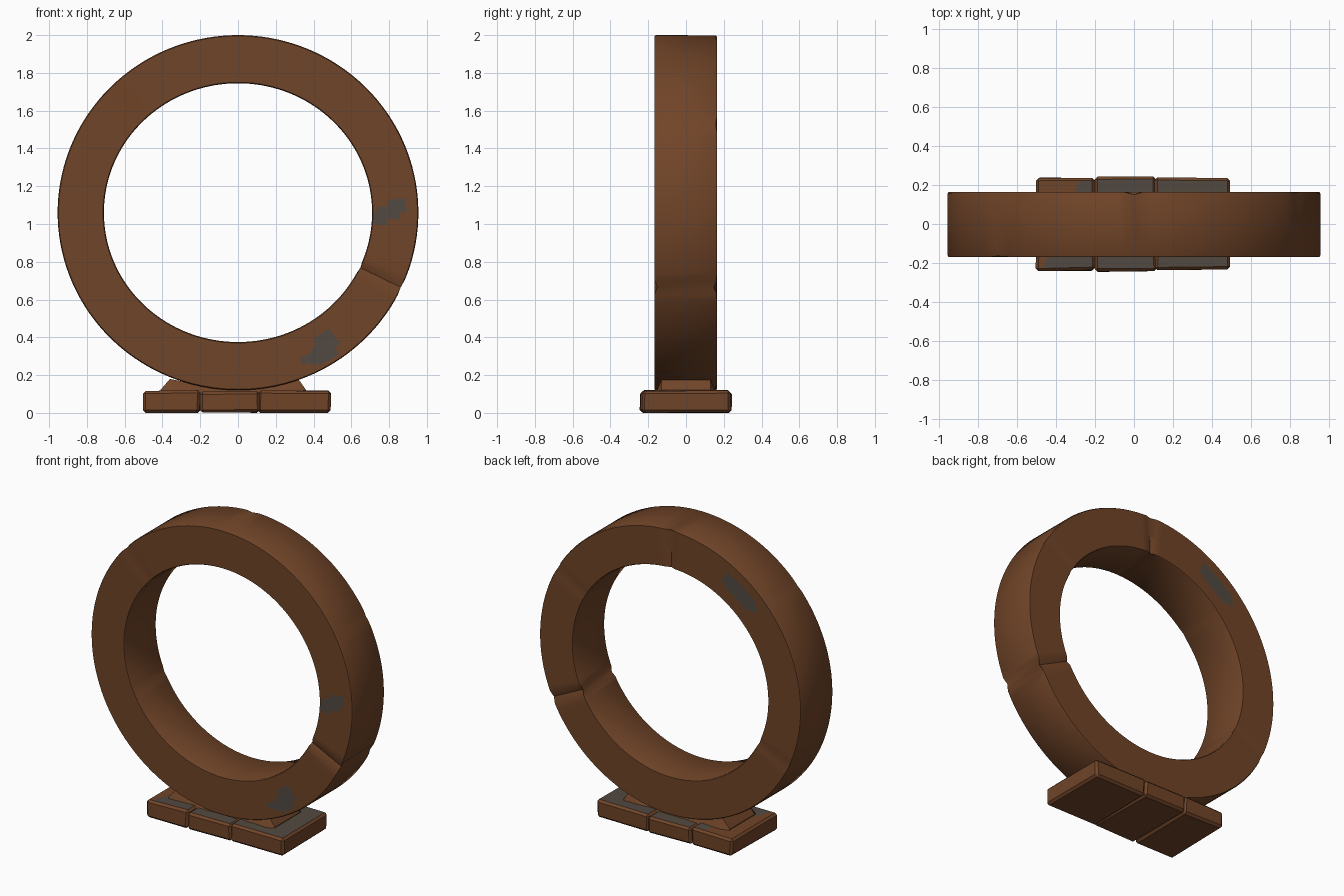
import bpy, bmesh, math, random
from mathutils import Vector

if "Cube" in bpy.data.objects:
    bpy.data.objects.remove(bpy.data.objects["Cube"])

random.seed(4)


def material(name, rgb):
    m = bpy.data.materials.new(name)
    m.diffuse_color = (*rgb, 1)
    m.use_nodes = True
    m.node_tree.nodes["Principled BSDF"].inputs["Base Color"].default_value = m.diffuse_color
    return m


brown = material("rust_brown", (0.162, 0.058, 0.021))
grey = material("stone_grey", (0.085, 0.068, 0.054))


def finish(bm, name, angle):
    bmesh.ops.recalc_face_normals(bm, faces=bm.faces[:])
    me = bpy.data.meshes.new(name)
    bm.to_mesh(me)
    bm.free()
    ob = bpy.data.objects.new(name, me)
    bpy.context.collection.objects.link(ob)
    me.materials.append(brown)
    me.materials.append(grey)
    bpy.ops.object.select_all(action='DESELECT')
    ob.select_set(True)
    bpy.context.view_layer.objects.active = ob
    bpy.ops.object.shade_smooth_by_angle(angle=math.radians(angle))
    return ob


# --- Ring: cross-section swept round a slightly flattened circle ---
CZ, SEG, DIV = 1.06, 144, 12
YF, YB = -0.168, 0.163
face_t = [0.02 + 0.96 * i / DIV for i in range(DIV + 1)]
section = [(0, YF + 0.008)] + [(t, YF) for t in face_t] + [(1, YF + 0.008)]
section += [(1, YB - 0.008)] + [(t, YB) for t in reversed(face_t)] + [(0, YB - 0.008)]

# Cracks: angle in degrees, depth, front / back / both sides
cracks = [(-25, 0.016, 0), (90, 0.012, 1), (137, 0.005, -1), (30, 0.005, 1), (205, 0.006, 1)]


def crack_depth(a, y):
    d = 0
    for deg, depth, side in cracks:
        gap = (math.degrees(a) - deg + 180) % 360 - 180
        if side == 0 or side * y > 0:
            d += depth * max(0, 1 - abs(gap) / 2.6)
    return d


bm = bmesh.new()
loops = []
for i in range(SEG):
    a = math.tau * i / SEG
    loop = []
    for t, y in section:
        d = crack_depth(a, y)
        tt = t + (d / 0.25 if t < 0.01 else -d / 0.25 if t > 0.99 else 0)
        yy = y - math.copysign(d, y)
        loop.append(bm.verts.new(((0.71 + 0.245 * tt) * math.cos(a), yy,
                                  CZ + (0.685 + 0.255 * tt) * math.sin(a))))
    loops.append(loop)

# Worn patches: centre x, z, half length, half width, tilt, side
patches = [(0.80, 1.065, 0.10, 0.045, 28, -1), (0.46, 0.35, 0.085, 0.06, 75, -1),
           (0.43, 0.30, 0.10, 0.035, 10, -1), (-0.50, 1.72, 0.15, 0.055, 36, 1)]


def worn(c):
    for x, z, l, w, tilt, side in patches:
        k = math.radians(tilt)
        u = (c.x - x) * math.cos(k) + (c.z - z) * math.sin(k)
        v = (c.z - z) * math.cos(k) - (c.x - x) * math.sin(k)
        if side * c.y > 0.15 and abs(u / l) ** 2.5 + abs(v / w) ** 2.5 < 1:
            return True
    return False


n = len(section)
for i in range(SEG):
    p, q = loops[i], loops[(i + 1) % SEG]
    for j in range(n):
        f = bm.faces.new((p[j], p[(j + 1) % n], q[(j + 1) % n], q[j]))
        f.material_index = int(worn(f.calc_center_median()))
finish(bm, "ring", 35)


# --- Base: three chamfered stones side by side, grey on top ---
def stone(name, x0, x1, y0, y1, z1):
    bm = bmesh.new()
    bmesh.ops.create_cube(bm, size=1)
    for v in bm.verts:
        j = Vector([random.uniform(-0.005, 0.005) for _ in range(3)])
        v.co = Vector((x0 if v.co.x < 0 else x1, y0 if v.co.y < 0 else y1,
                       0.0 if v.co.z < 0 else z1)) + j
        v.co.z = max(0, v.co.z)
    bmesh.ops.bevel(bm, geom=bm.edges[:], offset=0.014, segments=1, affect='EDGES')
    # cut the left end so its worn brown corner follows a slanted line
    bmesh.ops.bisect_plane(bm, geom=bm.verts[:] + bm.edges[:] + bm.faces[:],
                           plane_co=(-0.36, 0.03, 0), plane_no=(1, -0.42, 0))
    bm.normal_update()
    for f in bm.faces:
        c = f.calc_center_median()
        corner = (c.x + 0.36) - 0.42 * (c.y - 0.03) < 0
        f.material_index = int(f.normal.z > 0.9 and not corner)
    finish(bm, name, 25)


stone("base_stone_left", -0.50, -0.202, -0.238, 0.235, 0.117)
stone("base_stone_middle", -0.204, 0.112, -0.242, 0.242, 0.115)
stone("base_stone_right", 0.108, 0.492, -0.236, 0.238, 0.120)

# --- Cradle: low mound wedged between the base and the ring ---
bm = bmesh.new()
steps = [-0.41, -0.36, -0.25, -0.12, 0, 0.12, 0.24, 0.32, 0.36]
rows = []
for x in steps:
    under = CZ - 0.94 * math.sqrt(1 - (x / 0.955) ** 2) + 0.004
    end = x in (steps[0], steps[-1])
    top = 0.122 if end else min(under, 0.18)
    rows.append([bm.verts.new((x, y, z)) for y, z in
                 ((-0.16, 0.10), (-0.13, top), (0.13, top), (0.16, 0.10))])
for p, q in zip(rows, rows[1:]):
    for j in range(4):
        bm.faces.new((p[j], p[(j + 1) % 4], q[(j + 1) % 4], q[j]))
bm.faces.new(rows[0])
bm.faces.new(rows[-1])
finish(bm, "cradle", 25)
